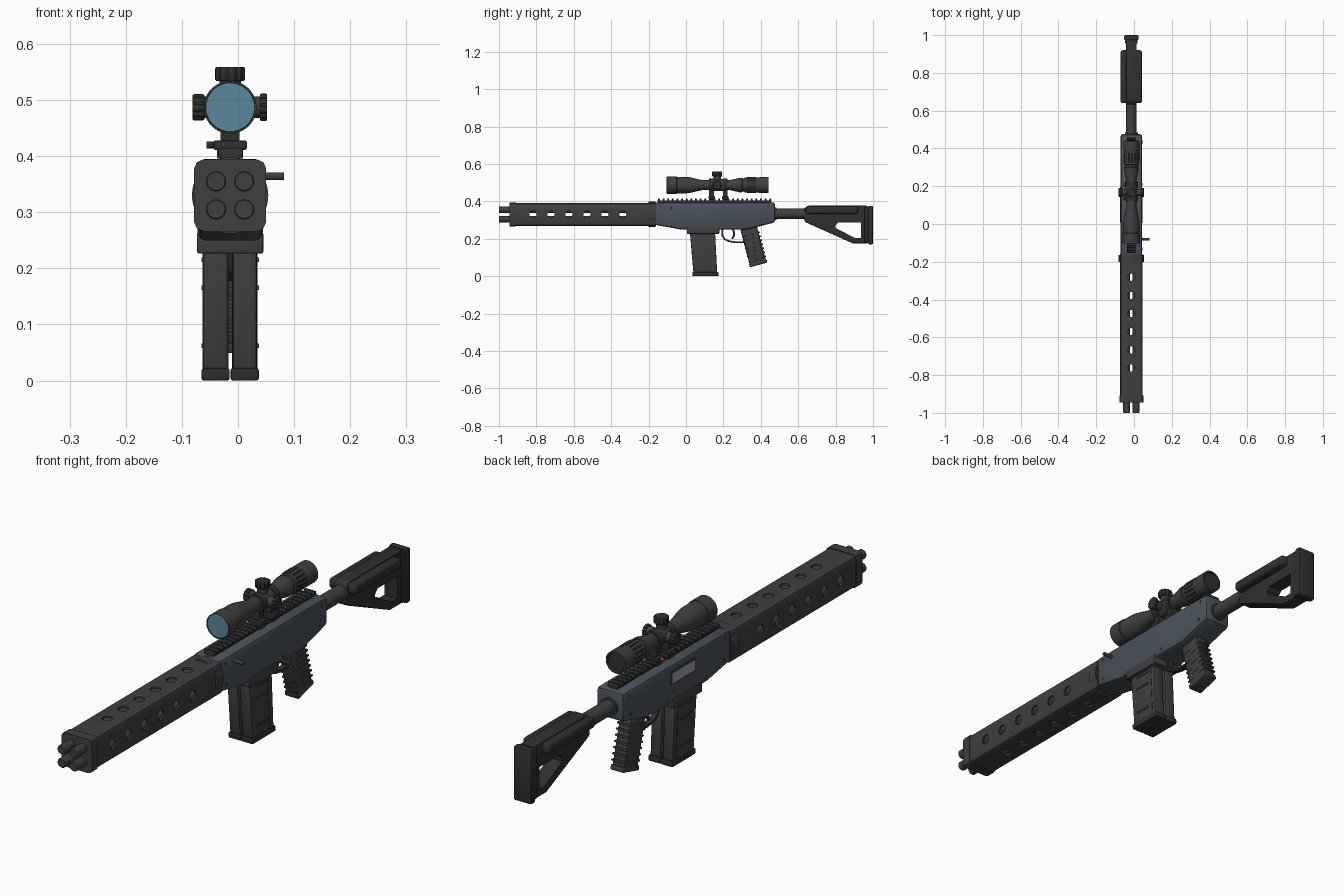
import bpy, bmesh, math
from mathutils import Vector

if "Cube" in bpy.data.objects:
    bpy.data.objects.remove(bpy.data.objects["Cube"])

CX = -0.014          # x of the rifle's axis
BZ = 0.33            # z of the barrel axis
SZ = 0.487           # z of the scope axis


def material(name, r, g, b):
    m = bpy.data.materials.new(name)
    m.diffuse_color = (r, g, b, 1)
    m.use_nodes = True
    m.node_tree.nodes["Principled BSDF"].inputs["Base Color"].default_value = m.diffuse_color
    return m


DARK = material("dark_grey", 0.05, 0.05, 0.053)
BLACK = material("black", 0.03, 0.03, 0.031)
SLATE = material("slate", 0.07, 0.085, 0.105)
PALE = material("pale_steel", 0.35, 0.36, 0.36)
GLASS = material("glass", 0.1, 0.25, 0.33)
RED = material("red", 0.5, 0.06, 0.03)


def loft(name, rings, mat, bevel=0.0, segs=2):
    """Skin a list of point rings and cap both ends."""
    bm = bmesh.new()
    vs = [[bm.verts.new(p) for p in ring] for ring in rings]
    n = len(vs[0])
    for a, b in zip(vs, vs[1:]):
        for i in range(n):
            bm.faces.new((a[i], a[(i + 1) % n], b[(i + 1) % n], b[i]))
    bm.faces.new(vs[0])
    bm.faces.new(vs[-1])
    bmesh.ops.recalc_face_normals(bm, faces=bm.faces)
    if bevel:
        edges = [e for e in bm.edges if e.calc_face_angle(0) > 0.5]
        bmesh.ops.bevel(bm, geom=edges, offset=bevel, segments=segs,
                        profile=0.5, affect='EDGES', clamp_overlap=True)
    me = bpy.data.meshes.new(name)
    bm.to_mesh(me)
    bm.free()
    me.materials.append(mat)
    ob = bpy.data.objects.new(name, me)
    bpy.context.collection.objects.link(ob)
    return ob


def prism(name, pts, width, mat, x=CX, bevel=0.0, segs=2):
    """Extrude a (y, z) side profile across x."""
    return loft(name, [[(x + s * width / 2, y, z) for y, z in pts] for s in (-1, 1)],
                mat, bevel, segs)


def box(name, y0, y1, z0, z1, width, mat, x=CX, bevel=0.0, segs=2):
    return prism(name, [(y0, z0), (y1, z0), (y1, z1), (y0, z1)], width, mat, x, bevel, segs)


def lathe(name, origin, axis, profile, mat, n=32, teeth=0.0):
    """Revolve (radius, distance) pairs about an axis; teeth gives knurling."""
    o, a = Vector(origin), Vector(axis).normalized()
    u = a.orthogonal().normalized()
    v = a.cross(u)
    rings = []
    for r, d in profile:
        ring = []
        for i in range(n):
            t = 2 * math.pi * i / n
            k = r - (teeth if i % 4 > 1 else 0)
            ring.append(o + a * d + (u * math.cos(t) + v * math.sin(t)) * k)
        rings.append(ring)
    return loft(name, rings, mat)


def cyl(name, origin, axis, r, length, mat, n=24):
    return lathe(name, origin, axis, [(r, 0), (r, length)], mat, n)


def tube_section(hw, hz, c):
    """Chamfered rectangle cross-section in (x, z)."""
    return [(hw, c - hz), (hw, hz - c), (hw - c * .3, hz - c * .3), (hw - c, hz), (c - hw, hz),
            (c * .3 - hw, hz - c * .3), (-hw, hz - c), (-hw, c - hz), (c * .3 - hw, c * .3 - hz),
            (c - hw, -hz), (hw - c, -hz), (hw - c * .3, c * .3 - hz)]


def shroud(name, y0, y1, hw, hz, c, mat):
    return loft(name, [[(CX + x, y, BZ + z) for x, z in tube_section(hw, hz, c)] for y in (y0, y1)], mat)


def cut(ob, cutter):
    m = ob.modifiers.new("cut", 'BOOLEAN')
    m.operation, m.object = 'DIFFERENCE', cutter
    cutter.hide_render = True
    bpy.context.view_layer.objects.active = ob
    bpy.ops.object.modifier_apply(modifier=m.name)
    bpy.data.objects.remove(cutter)


# Four barrels
for i, (dx, dz) in enumerate([(-1, -1), (1, -1), (-1, 1), (1, 1)]):
    lathe(f"barrel_{i}", (CX + dx * .025, -1, BZ + dz * .025), (0, 1, 0),
          [(.016, 0), (.018, .003), (.018, .85)], DARK)

# Perforated handguard, end plate and round rear collar
guard = shroud("handguard", -.92, -.16, .06, .061, .014, DARK)
cut(guard, shroud("bore_cutter", -.97, -.18, .053, .054, .012, DARK))
for i in range(6):
    cut(guard, cyl("side_hole", (CX - .2, -.818 + i * .096, BZ), (1, 0, 0), .019, .4, DARK))
    cut(guard, cyl("top_hole", (CX, -.762 + i * .096, BZ - .2), (0, 0, 1), .019, .4, DARK))
shroud("handguard_end_plate", -.945, -.908, .064, .064, .016, DARK)
cyl("handguard_collar", (CX, -.2, BZ), (0, 1, 0), .068, .037, DARK, 48)

# Receiver
prism("receiver", [(-.168, .275), (-.03, .25), (.33, .25), (.476, .288), (.476, .395), (-.168, .395)],
      .114, SLATE, bevel=.012)
for i, (y, z) in enumerate([(-.135, .375), (-.13, .295), (.44, .375), (.43, .302), (.21, .27)]):
    cyl(f"receiver_pin_{i}", (CX - .0585, y, z), (1, 0, 0), .006, .117, DARK, 16)
box("ejection_port_frame", .045, .195, .32, .372, .006, DARK, x=CX - .0565)
box("ejection_port_bolt", .053, .187, .327, .365, .006, PALE, x=CX - .0575)
cyl("charging_handle", (CX + .05, -.08, .364), (1, 0, 0), .007, .046, DARK, 16)

# Toothed top rail: the tooth outline is one side profile
pitch, teeth = .0248, 25
outline = [(-.152, .4)]
for i in range(teeth):
    y = -.152 + i * pitch
    outline += [(y, .404), (y + .003, .414), (y + .011, .414), (y + .014, .404)]
outline += [(-.152 + (teeth - 1) * pitch + .014, .4)]
prism("rail_teeth", outline, .044, BLACK)
box("rail_base", -.15, .455, .39, .4035, .034, BLACK)

# Magazine well and twin magazines
box("magazine_well", .005, .178, .226, .265, .119, DARK, bevel=.005)
for side in (-1, 1):
    n = "left" if side < 0 else "right"
    x = CX + side * .026
    prism(f"magazine_{n}", [(.02, .245), (.155, .245), (.167, .012), (.04, .012)], .043, DARK, x, .004)
    prism(f"magazine_base_{n}", [(.035, .0), (.174, .0), (.173, .022), (.033, .022)], .05, BLACK, x, .004)
    prism(f"magazine_spine_{n}", [(.128, .235), (.138, .235), (.15, .02), (.14, .02)], .046, DARK, x)
    for z in (.062, .165, .215):
        box(f"magazine_bar_{n}", .06, .125, z - .004, z + .004, .046, DARK, x + side * .002)


# Trigger guard (flat band following a path) and trigger
def band(name, path, t, width, mat):
    outer, inner = [], []
    for i, p in enumerate(path):
        a, b = Vector(path[max(i - 1, 0)]), Vector(path[min(i + 1, len(path) - 1)])
        d = (b - a).normalized() * t / 2
        outer.append((p[0] + d.y, p[1] - d.x))
        inner.append((p[0] - d.y, p[1] + d.x))
    return prism(name, outer + inner[::-1], width, mat)


band("trigger_guard", [(.193, .25), (.195, .215), (.207, .197), (.23, .187), (.26, .182), (.325, .182)],
     .009, .022, BLACK)
band("trigger", [(.25, .252), (.257, .235), (.257, .218), (.247, .2)], .01, .012, BLACK)

# Ribbed pistol grip
top, bottom = Vector((.334, .265)), Vector((.388, .063))
down = (bottom - top).normalized()
across = Vector((-down.y, down.x))


def grip_slab(name, d0, d1, front, back, width, bevel):
    pts = [top + down * d - across * s for d, s in ((d0, front), (d0, -back), (d1, -back), (d1, front))]
    prism(name, [tuple(p) for p in pts], width, DARK, bevel=bevel)


grip_slab("grip", 0, .205, .046, .044, .054, .01)
grip_slab("grip_cap", .192, .212, .049, .048, .058, .005)
for i in range(7):
    d = .04 + i * .022
    grip_slab(f"grip_rib_{i}", d, d + .008, .048, .051, .057, .003)

# Stock: tube, skeleton body, side cheek tubes, butt pad
cyl("stock_tube", (CX, .47, BZ + .004), (0, 1, 0), .028, .3, DARK, 32)
cyl("stock_tube_nut", (CX, .47, BZ + .004), (0, 1, 0), .034, .014, DARK, 32)
stock = prism("stock_body", [(.632, .362), (.65, .377), (.97, .377), (.97, .175), (.893, .175),
                             (.64, .288), (.632, .297)], .056, BLACK, bevel=.006)
cut(stock, prism("window_cutter", [(.80, .272), (.815, .288), (.935, .288), (.935, .203), (.905, .203),
                                   (.80, .258)], .3, BLACK))
box("stock_cheek_tubes", .64, .92, .332, .372, .114, BLACK, bevel=.012, segs=3)
box("stock_butt_plate", .955, .975, .178, .372, .066, BLACK, bevel=.004)
box("stock_butt_pad", .973, 1.0, .17, .376, .076, BLACK, bevel=.007)

# Scope body, lenses and focus ring
lathe("scope_body", (CX, 0, SZ), (0, 1, 0),
      [(.042, -.094), (.044, -.103), (.047, -.102), (.047, -.05), (.044, -.048), (.044, .0), (.042, .02),
       (.027, .085), (.027, .235), (.039, .29), (.039, .3), (.034, .302), (.034, .312), (.04, .314),
       (.04, .39), (.042, .393), (.042, .44), (.036, .441), (.034, .434)], DARK, 48)
cyl("front_lens", (CX, -.1, SZ), (0, 1, 0), .0435, .01, GLASS, 48)
cyl("rear_lens", (CX, .43, SZ), (0, 1, 0), .033, .007, BLACK, 48)
lathe("focus_ring", (CX, .325, SZ), (0, 1, 0), [(.0425, 0), (.0425, .05)], BLACK, 64, .003)

# Turret saddle and three knurled turrets
cyl("turret_saddle", (CX, .135, SZ), (0, 1, 0), .032, .065, DARK, 32)
for n, axis, r, d0, d1 in (("top", (0, 0, 1), .027, .047, .072), ("left", (-1, 0, 0), .024, .046, .067),
                           ("right", (1, 0, 0), .025, .053, .066)):
    o = (CX, .167, SZ)
    cyl(f"turret_neck_{n}", o, axis, .019, d0 + .002, DARK)
    lathe(f"turret_knob_{n}", o, axis, [(r - .002, d0), (r, d0 + .003), (r, d1 - .003), (r - .002, d1)],
          BLACK, 48, .0025)

# Scope mount rings and rail clamps
for n, y in (("front", .137), ("rear", .21)):
    cyl(f"scope_ring_{n}", (CX, y - .013, SZ), (0, 1, 0), .034, .026, BLACK, 32)
    box(f"mount_post_{n}", y - .013, y + .013, .42, .462, .034, BLACK)
    box(f"mount_clamp_{n}", y - .017, y + .017, .411, .428, .06, BLACK, bevel=.004)
    box(f"mount_foot_{n}", y - .015, y + .015, .396, .414, .046, BLACK)
    cyl(f"clamp_screw_{n}", (CX - .042, y, .42), (1, 0, 0), .006, .02, RED if n == "rear" else BLACK, 16)

# Smooth the round parts, keep the hard edges
bpy.ops.object.select_all(action='SELECT')
bpy.context.view_layer.objects.active = guard
bpy.ops.object.shade_smooth_by_angle(angle=math.radians(32))
